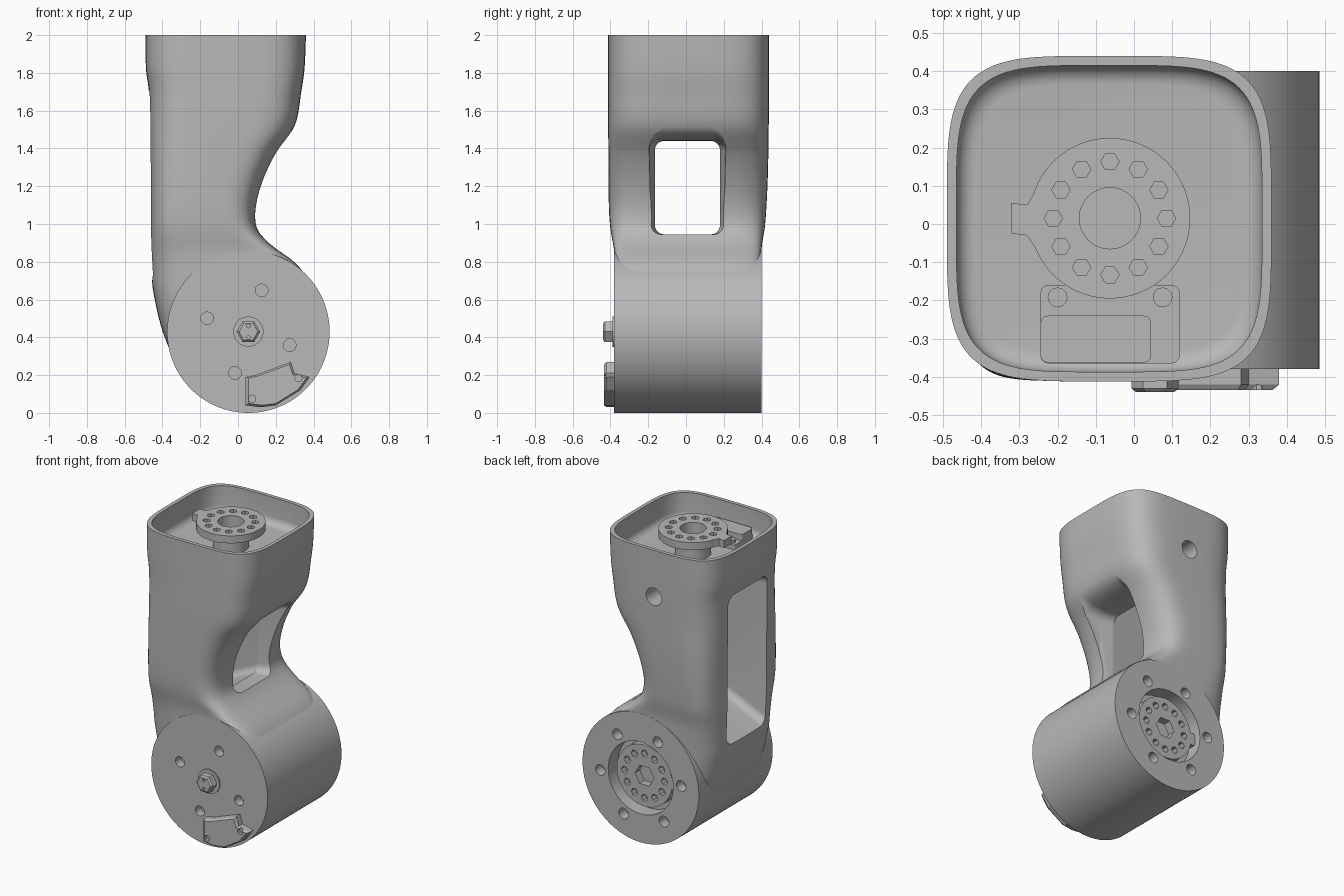
import bpy, bmesh, math

cube = bpy.data.objects.get("Cube")
if cube:
    bpy.data.objects.remove(cube)

grey = bpy.data.materials.new("plain grey")
grey.use_nodes = True
grey.diffuse_color = (0.48, 0.48, 0.48, 1)
grey.node_tree.nodes["Principled BSDF"].inputs["Base Color"].default_value = grey.diffuse_color


# Helpers: outlines, lofted solids and cuts
def circle(cx, cy, r, n=64, turn=0.0):
    return [(cx + r * math.cos(turn + math.tau * i / n),
             cy + r * math.sin(turn + math.tau * i / n)) for i in range(n)]


def soft_box(x0, x1, y0, y1, right_power=4.3, left_power=4.3, n=96):
    def bend(v, power):
        return math.copysign(abs(v) ** (2 / power), v)
    pts = []
    for c, s in circle(0, 0, 1, n):
        power = right_power if c > 0 else left_power
        pts.append(((x0 + x1) / 2 + (x1 - x0) / 2 * bend(c, power),
                    (y0 + y1) / 2 + (y1 - y0) / 2 * bend(s, power)))
    return pts


def round_box(x0, x1, y0, y1, r, n=8):
    pts = []
    for k, (cx, cy) in enumerate([(x1 - r, y1 - r), (x0 + r, y1 - r), (x0 + r, y0 + r), (x1 - r, y0 + r)]):
        for i in range(n + 1):
            a = (k + i / n) * math.pi / 2
            pts.append((cx + r * math.cos(a), cy + r * math.sin(a)))
    return pts


PLACE = {"x": lambda p, h: (h, p[0], p[1]),
         "y": lambda p, h: (p[0], h, p[1]),
         "z": lambda p, h: (p[0], p[1], h)}


def solid(name, axis, *stacks):
    """Each stack is a list of (height, outline); all stacks share one mesh."""
    bm = bmesh.new()
    for stack in stacks:
        rings = [[bm.verts.new(PLACE[axis](p, h)) for p in outline] for h, outline in stack]
        n = len(rings[0])
        for a, b in zip(rings, rings[1:]):
            for i in range(n):
                bm.faces.new((a[i], a[(i + 1) % n], b[(i + 1) % n], b[i]))
        bm.faces.new(rings[0])
        bm.faces.new(rings[-1])
    bmesh.ops.recalc_face_normals(bm, faces=bm.faces)
    mesh = bpy.data.meshes.new(name)
    bm.to_mesh(mesh)
    bm.free()
    mesh.materials.append(grey)
    ob = bpy.data.objects.new(name, mesh)
    bpy.context.collection.objects.link(ob)
    return ob


def prism(outline, lo, hi):
    return [(lo, outline), (hi, outline)]


def activate(ob):
    bpy.ops.object.select_all(action="DESELECT")
    ob.select_set(True)
    bpy.context.view_layer.objects.active = ob


def cut(ob, axis, *stacks):
    cutter = solid("cutter", axis, *stacks)
    cutter.hide_render = True
    mod = ob.modifiers.new("cut", "BOOLEAN")
    mod.operation, mod.solver, mod.object = "DIFFERENCE", "EXACT", cutter
    activate(ob)
    bpy.ops.object.modifier_apply(modifier=mod.name)
    bpy.data.objects.remove(cutter)


def smooth(ob, angle=35):
    activate(ob)
    bpy.ops.object.shade_smooth_by_angle(angle=math.radians(angle))


def hole_ring(cx, cy, ring, r, count, lo, hi, turn=0.0, sides=12):
    return [prism(circle(x, y, r, sides), lo, hi) for x, y in circle(cx, cy, ring, count, turn)]


def spline(keys, z):
    """Smooth (Catmull-Rom) value of the rows of keys at height z."""
    i = max(k for k in range(len(keys) - 1) if keys[k][0] <= z + 1e-6)
    a, b = keys[i], keys[i + 1]
    p, q = keys[max(i - 1, 0)], keys[min(i + 2, len(keys) - 1)]
    d = b[0] - a[0]
    t = (z - a[0]) / d
    out = []
    for c in range(1, len(a)):
        m0 = (b[c] - p[c]) / (b[0] - p[0]) * d
        m1 = (q[c] - a[c]) / (q[0] - a[0]) * d
        out.append((2*t**3 - 3*t*t + 1) * a[c] + (t**3 - 2*t*t + t) * m0
                   + (3*t*t - 2*t**3) * b[c] + (t**3 - t*t) * m1)
    return out


CX, CZ = 0.055, 0.43  # drum axis

# Curved arm: height, left and right edge, front and back edge, squareness of the right side
KEYS = [(0.28, -.34, .30, -.36, .38, 6), (0.45, -.405, .40, -.37, .39, 7), (0.65, -.45, .40, -.374, .394, 9),
        (0.75, -.457, .342, -.376, .396, 10), (0.81, -.46, .285, -.378, .398, 10),
        (0.87, -.462, .20, -.382, .40, 9), (0.92, -.463, .142, -.391, .407, 7),
        (0.98, -.463, .10, -.401, .417, 5.5), (1.08, -.463, .095, -.408, .425, 4.5),
        (1.22, -.464, .13, -.41, .432, 4.3), (1.37, -.466, .20, -.411, .436, 4.3),
        (1.52, -.468, .30, -.412, .438, 4.3), (1.70, -.472, .335, -.412, .44, 4.3),
        (1.82, -.487, .352, -.412, .44, 4.3), (2.0, -.49, .36, -.412, .44, 4.3)]
STEPS = 64
arm = solid("arm_body", "z", [(z, soft_box(*spline(KEYS, z)))
            for z in (0.28 + 1.72 * i / STEPS for i in range(STEPS + 1))])
# Open cup on top with a rounded floor edge
cup = [(1.82 + .05 * (1 - math.cos(a)), .075 - .05 * math.sin(a))
       for a in (math.pi / 2 * i / 6 for i in range(7))] + [(2.1, .025)]
cut(arm, "z", [(z, soft_box(-.49 + d, .36 - d, -.412 + d, .44 - d)) for z, d in cup])
# Tall side pocket with a sloping floor, the flared window opposite and a bolt hole
cut(arm, "x", [(-.6, round_box(-.20, .23, .63, 1.72, .06)), (.02, round_box(-.168, .183, .942, 1.66, .05))])
cut(arm, "x", [(-.1, round_box(-.165, .18, .945, 1.44, .05)), (.04, round_box(-.165, .18, .945, 1.44, .05)),
               (.11, round_box(-.19, .205, .945, 1.443, .06)), (.20, round_box(-.195, .21, .945, 1.452, .065)),
               (.25, round_box(-.20, .215, .944, 1.468, .07)), (.29, round_box(-.208, .223, .943, 1.495, .07)),
               (.33, round_box(-.22, .235, .94, 1.54, .08)), (.5, round_box(-.22, .235, .94, 1.54, .08))])
cut(arm, "y", prism(circle(-.07, 1.69, .058, 32), .31, .6))
# Room for the holes and the recess in the drum ends
cut(arm, "y", prism(circle(CX, CZ, .345), .28, .5), prism(circle(CX, CZ, .345), -.5, -.31))
smooth(arm)

# Joint drum with bolt holes on both ends and a recess at the back
drum = solid("joint_drum", "y", prism(circle(CX, CZ, .43, 128), -.38, .40))
cut(drum, "y", *hole_ring(CX, CZ, .23, .034, 4, -.5, -.32, math.radians(72)))
cut(drum, "y", *hole_ring(CX, CZ, .30, .036, 6, .33, .5, math.radians(-5)))
cut(drum, "y", prism(circle(CX, CZ, .24), .30, .5))
smooth(drum)

# Output flange inside the back recess
back_flange = solid("back_flange", "y", prism(circle(CX, CZ, .205), .29, .36))
cut(back_flange, "y", prism(circle(CX, CZ, .07, 6), .31, .4),
    *hole_ring(CX, CZ, .148, .024, 12, .32, .4, sides=6))
smooth(back_flange)
solid("back_flange_tab", "y", prism(round_box(CX - .235, CX - .19, CZ - .04, CZ + .04, .01), .29, .36))

# Front hub and connector
hub_ring = solid("front_hub_ring", "y", prism(circle(CX, CZ, .08, 32), -.388, -.37))
smooth(hub_ring)
front_hub = solid("front_hub", "y", [(-.37, circle(CX, CZ, .062, 6)), (-.43, circle(CX, CZ, .062, 6)),
                                     (-.44, circle(CX, CZ, .05, 6))])
cut(front_hub, "y", *hole_ring(CX, CZ, .03, .01, 2, -.5, -.425, math.pi / 2, 8))
plug = [(.04, .04), (.04, .19), (.09, .20), (.28, .27), (.30, .21), (.38, .19), (.33, .12), (.2, .04), (.12, .03)]
inner = [(.2 + (x - .2) * .9, .14 + (z - .14) * .9) for x, z in plug]
connector = solid("front_connector", "y", [(-.37, plug), (-.42, plug), (-.435, inner)])
cut(connector, "y", *[prism(circle(x, z, .02, 8), -.5, -.41) for x, z in ((.075, .075), (.32, .185))])

# Flange standing in the cup
FX, FY = -.063, .015
top_flange = solid("top_flange", "z", prism(circle(FX, FY, .21, 96), 1.935, 1.985))
cut(top_flange, "z", prism(circle(FX, FY, .08, 48), 1.8, 2.1),
    *hole_ring(FX, FY, .148, .024, 12, 1.95, 2.1, sides=6))
smooth(top_flange)
stem = solid("top_flange_stem", "z", prism(circle(FX, FY, .11, 48), 1.8, 1.94))
cut(stem, "z", prism(circle(FX, FY, .08, 48), 1.84, 2.1))
smooth(stem)
solid("top_flange_tab", "z", prism([(-.32, -.025), (-.28, -.03), (-.25, -.075), (-.25, .1),
                                    (-.28, .05), (-.32, .055)], 1.935, 1.985))

# Cable socket beside the flange
solid("socket_base", "z", prism(round_box(-.245, .12, -.365, -.16, .02, 3), 1.8, 1.85))
solid("socket_block", "z", prism(round_box(-.245, .045, -.363, -.24, .02, 3), 1.84, 1.89))
for i, x in enumerate((-.2, .075)):
    post = solid(f"socket_screw_{i + 1}", "z", prism(circle(x, -.192, .026, 12), 1.84, 1.87))
    smooth(post)
